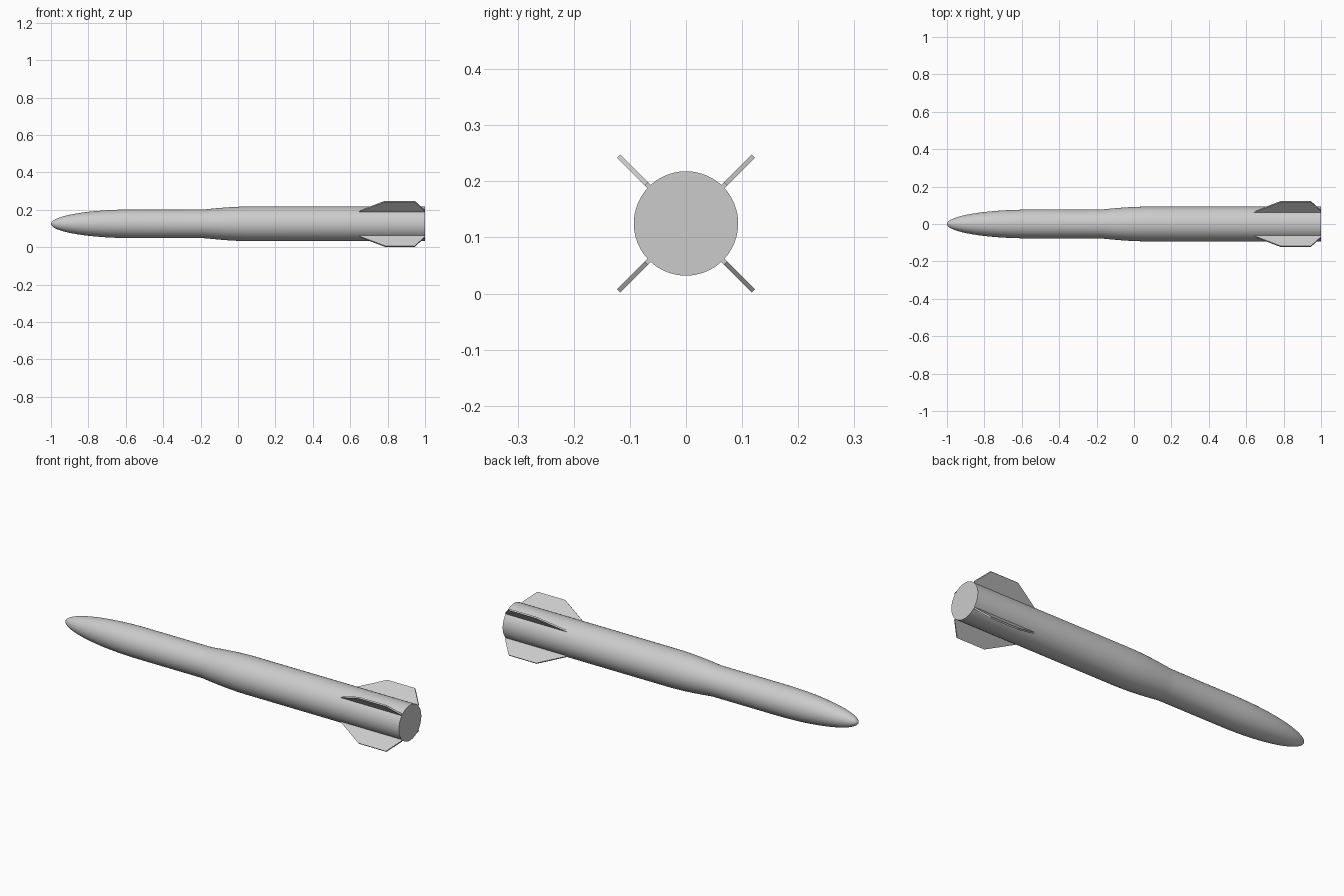
import bpy, bmesh, math
from mathutils import Matrix, Vector

cube = bpy.data.objects.get("Cube")
if cube:
    bpy.data.objects.remove(cube)

AXIS_Z = 0.125
NOSE_R, BODY_R = 0.077, 0.093
SIDES = 64

grey = bpy.data.materials.new("light_grey")
grey.use_nodes = True
colour = (0.6, 0.6, 0.6, 1)
grey.diffuse_color = colour
grey.node_tree.nodes["Principled BSDF"].inputs["Base Color"].default_value = colour


def add_object(name, bm):
    bmesh.ops.recalc_face_normals(bm, faces=bm.faces)
    mesh = bpy.data.meshes.new(name)
    bm.to_mesh(mesh)
    bm.free()
    mesh.materials.append(grey)
    obj = bpy.data.objects.new(name, mesh)
    obj.location.z = AXIS_Z
    bpy.context.collection.objects.link(obj)
    return obj


# Body profile: elliptical nose, slim front, eased flare, wide rear
profile = []
for i in range(1, 17):
    a = i / 16 * math.pi / 2
    profile.append((-0.55 - 0.45 * math.cos(a), NOSE_R * math.sin(a)))
for i in range(9):
    t = i / 8
    profile.append((-0.18 + 0.26 * t, NOSE_R + (BODY_R - NOSE_R) * math.sin(t * math.pi / 2)))
profile.append((1.0, BODY_R))

# Body: rings swept along the long axis, closed at both ends
bm = bmesh.new()
tip = bm.verts.new((-1, 0, 0))
rings = []
for x, r in profile:
    angles = [2 * math.pi * k / SIDES for k in range(SIDES)]
    rings.append([bm.verts.new((x, r * math.cos(a), r * math.sin(a))) for a in angles])
for k in range(SIDES):
    n = (k + 1) % SIDES
    bm.faces.new((tip, rings[0][k], rings[0][n]))
    for a, b in zip(rings, rings[1:]):
        bm.faces.new((a[k], b[k], b[n], a[n]))
bm.faces.new(rings[-1])
body = add_object("body", bm)
bpy.context.view_layer.objects.active = body
body.select_set(True)
bpy.ops.object.shade_smooth_by_angle(angle=math.radians(30))

# Tail fins: one thin plate outline, turned to the four diagonals
outline = [(0.64, 0.085), (0.64, 0.092), (0.785, 0.17), (0.945, 0.17), (1.0, 0.1), (1.0, 0.085)]
THICK = 0.008
names = ["upper_back_fin", "upper_front_fin", "lower_front_fin", "lower_back_fin"]
for i, name in enumerate(names):
    bm = bmesh.new()
    face = bm.faces.new([bm.verts.new((x, r, -THICK / 2)) for x, r in outline])
    ext = bmesh.ops.extrude_face_region(bm, geom=[face])
    moved = [v for v in ext["geom"] if isinstance(v, bmesh.types.BMVert)]
    bmesh.ops.translate(bm, verts=moved, vec=Vector((0, 0, THICK)))
    turn = Matrix.Rotation(math.radians(45 + 90 * i), 4, "X")
    bmesh.ops.transform(bm, matrix=turn, verts=bm.verts)
    add_object(name, bm)
